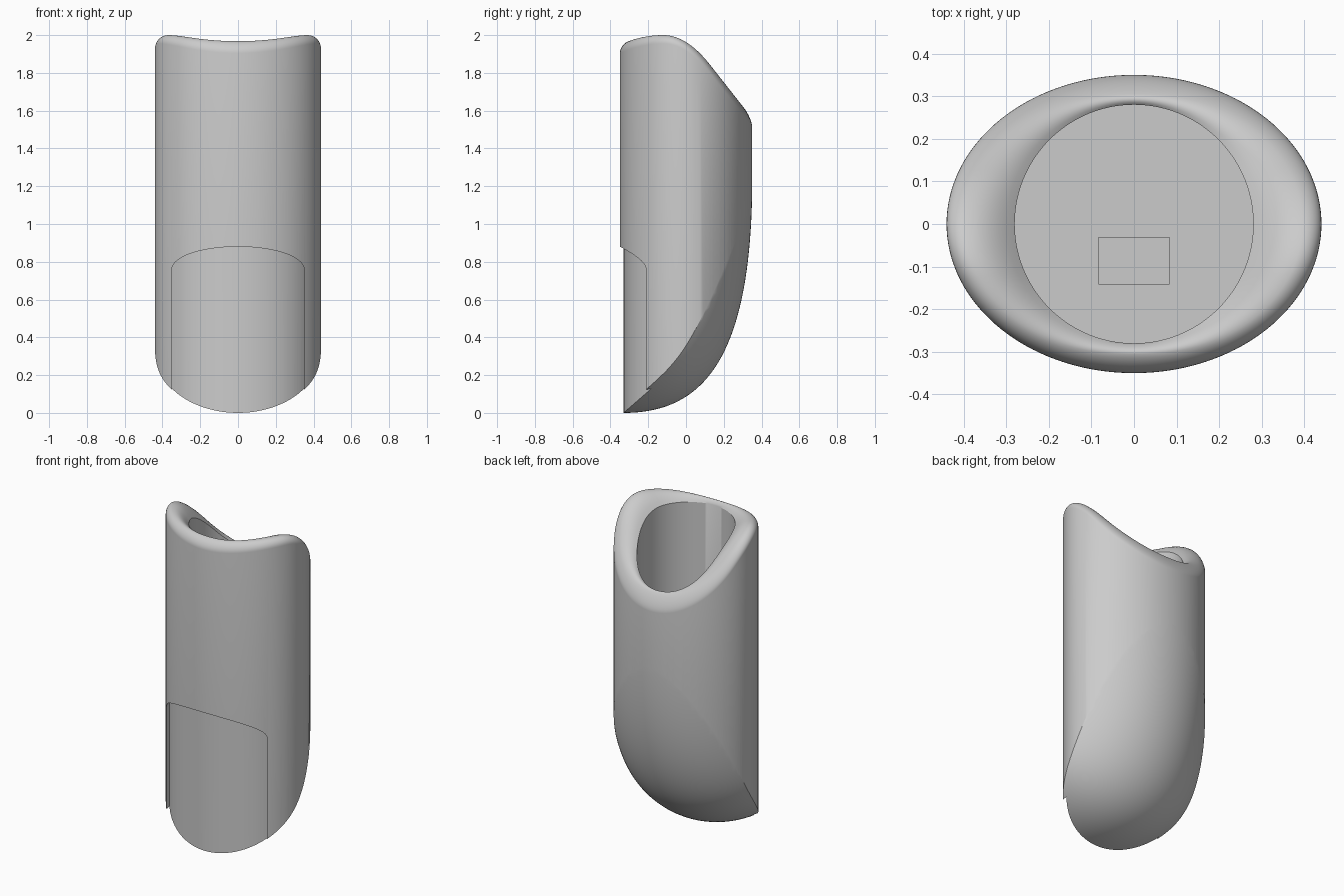
import bpy, bmesh
from math import sin, cos, pi, sqrt, hypot

if "Cube" in bpy.data.objects:
    bpy.data.objects.remove(bpy.data.objects["Cube"])

N = 144
A, B, R = 0.44, 0.35, 0.28      # outer ellipse radii, bore radius
FLOOR = 0.9                     # bore floor height


def loft(name, rings, cap=True):
    """Closed solid from equal-length point rings."""
    bm = bmesh.new()
    rows = [[bm.verts.new(p) for p in ring] for ring in rings]
    n = len(rows[0])
    for a, b in zip(rows, rows[1:]):
        for i in range(n):
            j = (i + 1) % n
            bm.faces.new((a[i], a[j], b[j], b[i]))
    bm.faces.new(rows[0][::-1])
    bm.faces.new(rows[-1])
    bmesh.ops.recalc_face_normals(bm, faces=bm.faces)
    me = bpy.data.meshes.new(name)
    bm.to_mesh(me)
    bm.free()
    ob = bpy.data.objects.new(name, me)
    bpy.context.collection.objects.link(ob)
    return ob


def boolean(ob, cutter, op):
    m = ob.modifiers.new("cut", 'BOOLEAN')
    m.operation, m.object, m.solver = op, cutter, 'EXACT'
    bpy.context.view_layer.objects.active = ob
    bpy.ops.object.modifier_apply(modifier=m.name)
    bpy.data.objects.remove(cutter)


def crest(y):
    """Height of the sloping rim."""
    u = y + 0.12
    if u < 0:
        return 2 - 0.95 * u * u
    if u < 0.247:
        return 2 - 2.57 * u * u
    return 2 - 2.57 * 0.247 ** 2 - 1.27 * (u - 0.247)


def ellipse(a, b, z):
    return [(a * cos(2 * pi * i / N), b * sin(2 * pi * i / N), z) for i in range(N)]


def rim_ring(inset=0, drop=0, s=None):
    """Ring between outer ellipse and bore edge, following the rim slope."""
    ring = []
    for i in range(N):
        t = 2 * pi * i / N
        c, sn = cos(t), sin(t)
        gap = hypot((A - R) * c, (B - R) * sn)
        d, dz = inset, drop
        if s is not None:
            d = inset + (gap - inset) * s
            dz = 0.45 * gap * s * s
        f = d / gap
        x, y = (A + (R - A) * f) * c, (B + (R - B) * f) * sn
        ring.append((x, y, crest(y) - dz))
    return ring


# Body: outer wall, rounded rim, funnel and round bore
r = 0.045
rings = [ellipse(A, B, -0.1)]
rings += [rim_ring(r * (1 - cos(k * pi / 16)), r * (1 - sin(k * pi / 16))) for k in range(9)]
rings += [rim_ring(r, s=k / 6) for k in range(1, 7)]
rings += [ellipse(R, R, FLOOR)]
body = loft("body", rings)

# Lower back: an arc swept along the side profile trims the body
P = [(-0.33, 0), (0.1, 0), (0.35, 0.3), (0.35, 1.25)]


def profile(t):
    w = [(1 - t) ** 3, 3 * t * (1 - t) ** 2, 3 * t * t * (1 - t), t ** 3]
    v = [-3 * (1 - t) ** 2, 3 * (1 - t) * (1 - 3 * t), 3 * t * (2 - 3 * t), 3 * t * t]
    y, z = (sum(a * p[k] for a, p in zip(w, P)) for k in (0, 1))
    dy, dz = (sum(a * p[k] for a, p in zip(v, P)) for k in (0, 1))
    l = hypot(dy, dz)
    return y, z, -dz / l, dy / l


sections = []
for i in range(49):
    x = -0.48 + 0.02 * i
    h = 0.6 - sqrt(0.36 - x * x)
    sec = [(x, -0.6, h)]
    for k in range(41):
        y, z, ny, nz = profile(k / 40)
        sec.append((x, y + ny * h + 0.001 * k / 40, z + nz * h))
    sec += [(x, 0.351 - h, 2.5), (x, -0.6, 2.5)]
    sections.append(sec)
boolean(body, loft("back_cutter", sections), 'INTERSECT')

# Arched panel on the front, set slightly inwards
arch = [(-0.35, -0.3)]
arch += [(-0.35 * cos(k * pi / 48), 0.76 + 0.12 * sin(k * pi / 48)) for k in range(49)]
arch += [(0.35, -0.3)]
panel = loft("panel_cutter", [[(x, y, z) for x, z in arch] for y in (-0.6, -0.05)])
core = loft("panel_core", [ellipse(A - 0.02, B - 0.02, z) for z in (-0.5, 1.2)])
boolean(panel, core, 'DIFFERENCE')
boolean(body, panel, 'DIFFERENCE')

# Small rectangular contact block on the bore floor
block = loft("floor_block", [[(-0.083, -0.142, z), (0.083, -0.142, z),
                              (0.083, -0.03, z), (-0.083, -0.03, z)]
                             for z in (FLOOR - 0.02, FLOOR + 0.02)])

bpy.ops.object.select_all(action='DESELECT')
body.select_set(True)
bpy.context.view_layer.objects.active = body
bpy.ops.object.shade_smooth_by_angle(angle=0.5)
